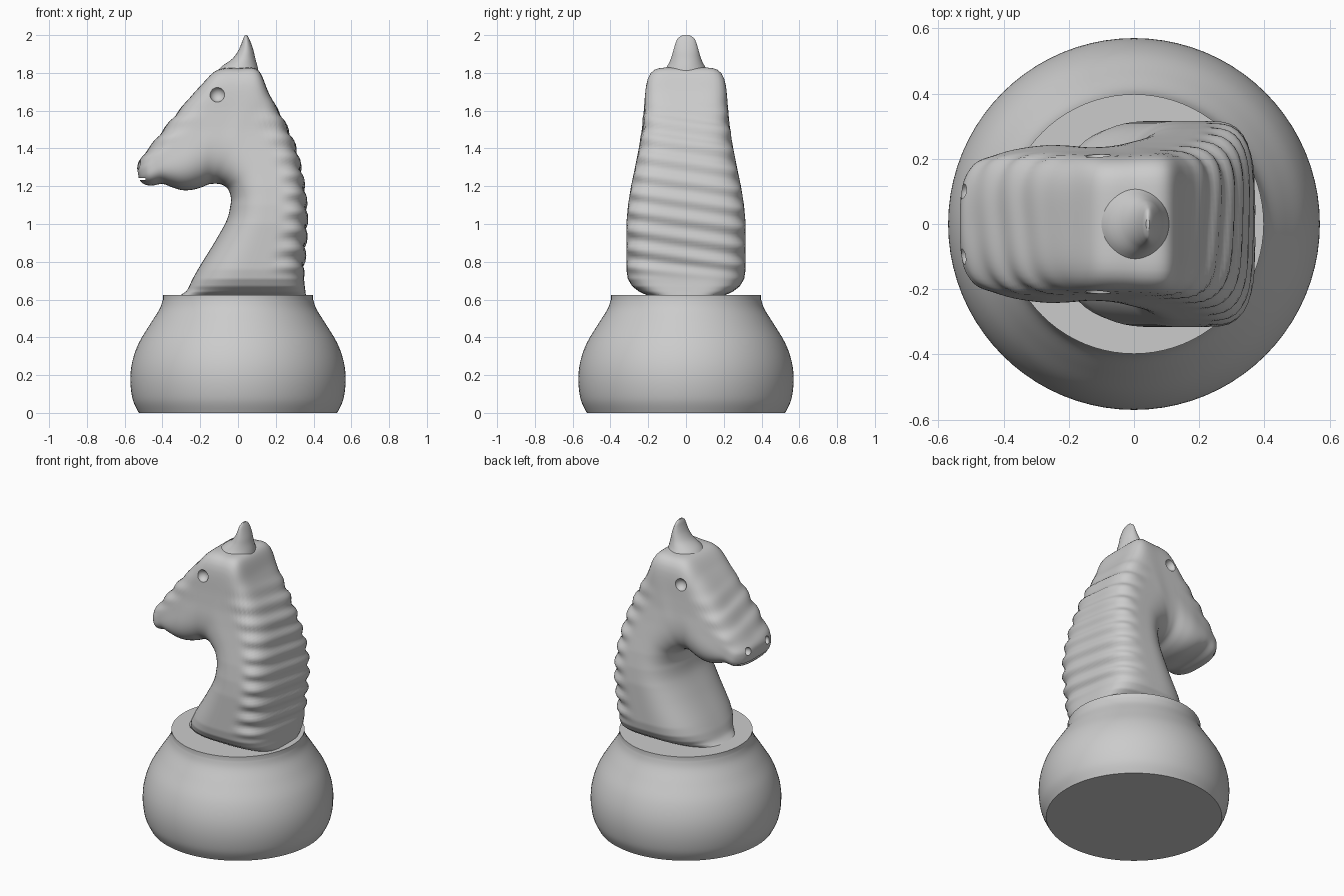
import bpy, bmesh, math
from mathutils import Vector

if "Cube" in bpy.data.objects:
    bpy.data.objects.remove(bpy.data.objects["Cube"])


def lerp_table(table, x):
    if x <= table[0][0]:
        return table[0][1]
    for (x0, y0), (x1, y1) in zip(table, table[1:]):
        if x <= x1:
            return y0 + (y1 - y0) * (x - x0) / (x1 - x0)
    return table[-1][1]


def smoothstep(a, b, x):
    t = min(1, max(0, (x - a) / (b - a)))
    return t * t * (3 - 2 * t)


def spline(keys, steps):
    """Catmull-Rom through tuples of numbers."""
    out = []
    for i in range(len(keys) - 1):
        p0, p1, p2, p3 = (keys[min(max(j, 0), len(keys) - 1)] for j in range(i - 1, i + 3))
        for s in range(steps):
            t = s / steps
            out.append([0.5 * (2 * b + (c - a) * t + (2 * a - 5 * b + 4 * c - d) * t * t
                               + (3 * b - a - 3 * c + d) * t ** 3)
                        for a, b, c, d in zip(p0, p1, p2, p3)])
    return out + [list(keys[-1])]


def loft(name, rings):
    """Skin a list of equal-length rings and cap both ends."""
    bm = bmesh.new()
    vs = [[bm.verts.new(p) for p in r] for r in rings]
    n = len(vs[0])
    for a, b in zip(vs, vs[1:]):
        for i in range(n):
            j = (i + 1) % n
            bm.faces.new((a[i], a[j], b[j], b[i]))
    bm.faces.new(vs[0])
    bm.faces.new(vs[-1])
    bmesh.ops.recalc_face_normals(bm, faces=bm.faces)
    me = bpy.data.meshes.new(name)
    bm.to_mesh(me)
    bm.free()
    ob = bpy.data.objects.new(name, me)
    bpy.context.collection.objects.link(ob)
    return ob


def smooth(ob, angle=35):
    bpy.ops.object.select_all(action='DESELECT')
    ob.select_set(True)
    bpy.context.view_layer.objects.active = ob
    bpy.ops.object.shade_smooth_by_angle(angle=math.radians(angle))


def circle(rx, ry, cx, z, n):
    return [(cx + rx * math.cos(2 * math.pi * i / n), ry * math.sin(2 * math.pi * i / n), z)
            for i in range(n)]


# Round base
belly = spline([(.525, 0), (.557, .07), (.57, .17), (.56, .27), (.525, .37),
                (.465, .47), (.415, .55), (.398, .60)], 5) + [(.398, .625)]
smooth(loft("base", [circle(r, r, 0, z, 80) for r, z in belly]))

# Horse body: front x,z / back x,z / width factor / squareness of back side
keys = [(-.31, .62, .36, .62, 1, 4), (-.27, .65, .355, .66, 1, 4),
        (-.24, .71, .35, .71, 1, 4), (-.20, .78, .35, .79, 1, 4),
        (-.12, .91, .36, .92, 1, 4), (-.06, 1.02, .365, 1.05, 1, 4),
        (-.04, 1.10, .355, 1.17, 1, 4), (-.038, 1.14, .335, 1.29, 1, 4),
        (-.05, 1.18, .30, 1.42, 1, 4), (-.07, 1.20, .24, 1.55, 1, 5),
        (-.09, 1.21, .165, 1.69, 1, 6), (-.11, 1.213, .105, 1.815, 1, 7),
        (-.13, 1.213, 0, 1.825, .98, 7), (-.155, 1.21, -.11, 1.815, .97, 6),
        (-.20, 1.192, -.20, 1.73, .96, 4.5), (-.25, 1.18, -.28, 1.64, .94, 4),
        (-.30, 1.18, -.345, 1.56, .90, 4), (-.35, 1.195, -.41, 1.48, .85, 3.5),
        (-.40, 1.212, -.465, 1.41, .78, 3), (-.46, 1.203, -.505, 1.36, .69, 2.8),
        (-.505, 1.215, -.527, 1.325, .52, 2.5), (-.525, 1.242, -.534, 1.295, .32, 2.2)]
width = [(.62, .20), (.64, .245), (.67, .285), (.71, .308), (.76, .316), (1.0, .316),
         (1.1, .307), (1.2, .291), (1.3, .27), (1.4, .25), (1.5, .233), (1.6, .223),
         (1.75, .213), (1.83, .203)]
SEG = 72
rings = []
for fx, fz, bx, bz, taper, nb in spline(keys, 8):
    ring = []
    for i in range(SEG):
        a = 2 * math.pi * i / SEG
        c, s = math.cos(a), math.sin(a)
        n = nb if c > 0 else 2.6
        r = (abs(c) ** n + abs(s) ** n) ** (-1 / n)
        u, v = c * r, s * r
        z = (fz + bz) / 2 + u * (bz - fz) / 2
        y = v * lerp_table(width, z) * taper
        # slanted mane ridges on the back of the neck
        mask = smoothstep(.3, .75, u) * smoothstep(.70, .8, z) * (1 - smoothstep(1.5, 1.7, z))
        k = 1 + .032 * mask * math.sin(2 * math.pi * (z + .15 * y) / .1)
        u *= k
        ring.append(((fx + bx) / 2 + u * (bx - fx) / 2, y * k,
                     (fz + bz) / 2 + u * (bz - fz) / 2))
    rings.append(ring)
horse = loft("horse_head_and_neck", rings)

# Carved eyes, nostrils and mouth
cutters = []
for side in (-1, 1):
    for pos, r in (((-.11, side * .218, 1.685), .04), ((-.512, side * .098, 1.31), .027)):
        bpy.ops.mesh.primitive_uv_sphere_add(segments=24, ring_count=12, radius=r, location=pos)
        cutters.append(bpy.context.object)
bpy.ops.mesh.primitive_cube_add(size=1, location=(-.54, 0, 1.238))
bpy.context.object.scale = (.10, .6, .011)
cutters.append(bpy.context.object)
for cut in cutters:
    cut.hide_render = True
    mod = horse.modifiers.new("carve", 'BOOLEAN')
    mod.operation = 'DIFFERENCE'
    mod.solver = 'EXACT'
    mod.object = cut
    bpy.context.view_layer.objects.active = horse
    bpy.ops.object.modifier_apply(modifier=mod.name)
for cut in cutters:
    bpy.data.objects.remove(cut)
smooth(horse, 40)

# Pointed tuft on the crown: front x, back x, half depth, z
tuft = spline([(-.115, .11, .125, 1.80), (-.085, .103, .10, 1.835), (-.03, .092, .08, 1.875),
               (.0, .083, .068, 1.915), (.018, .07, .056, 1.955), (.028, .058, .043, 1.983),
               (.037, .048, .018, 2.0)], 4)
smooth(loft("crown_tuft", [circle((b - f) / 2, d, (f + b) / 2, z, 40) for f, b, d, z in tuft]), 50)
